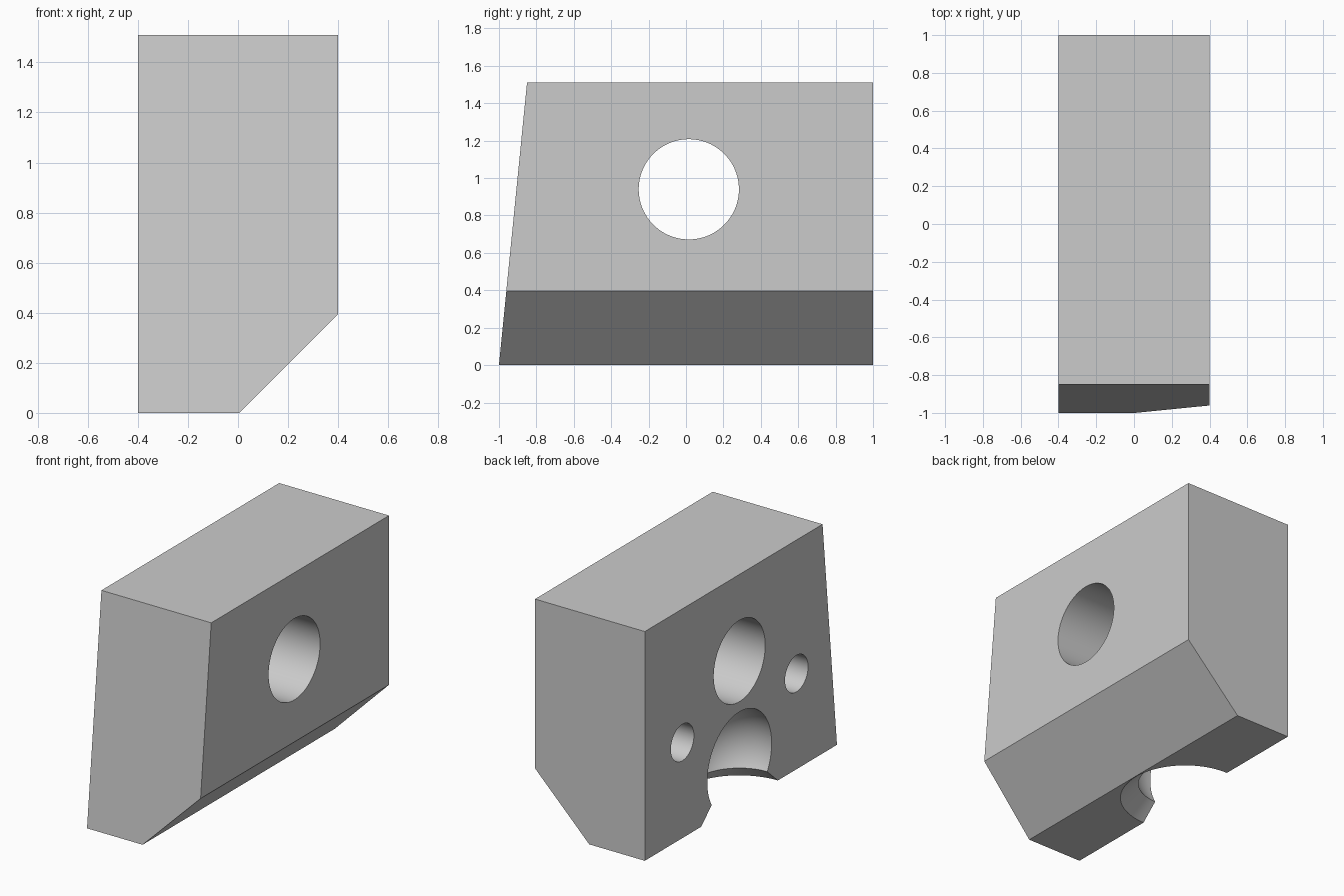
import bpy
import bmesh
from math import sin, cos, pi, radians
from mathutils import Matrix, Vector

default = bpy.data.objects.get("Cube")
if default:
    bpy.data.objects.remove(default, do_unlink=True)

HALF, BACK, TOP, MID = 0.4, 1.0, 1.51, 0.015
SEGMENTS = 96

steel = bpy.data.materials.new("plain_grey")
steel.use_nodes = True
GREY = (0.6, 0.6, 0.6, 1)
steel.diffuse_color = GREY
steel.node_tree.nodes["Principled BSDF"].inputs["Base Color"].default_value = GREY


def finish(name, bm):
    bmesh.ops.recalc_face_normals(bm, faces=bm.faces)
    mesh = bpy.data.meshes.new(name)
    bm.to_mesh(mesh)
    bm.free()
    mesh.materials.append(steel)
    obj = bpy.data.objects.new(name, mesh)
    bpy.context.collection.objects.link(obj)
    return obj


def bore(name, y, z, radius, x0, x1):
    """Round cutter lying along x."""
    bm = bmesh.new()
    place = Matrix.Translation(((x0 + x1) / 2, y, z)) @ Matrix.Rotation(pi / 2, 4, 'Y')
    bmesh.ops.create_cone(bm, cap_ends=True, segments=SEGMENTS, radius1=radius,
                          radius2=radius, depth=x1 - x0, matrix=place)
    return finish(name, bm)


def ball_socket(name, z, radius, neck_z, mouth):
    """Ball cutter with a flared mouth, turned about a vertical axis."""
    low = -math_asin((z - neck_z) / radius)
    steps = 32
    arc = [low + (pi / 2 - low) * i / steps for i in range(steps + 1)]
    profile = [(radius * cos(a), z + radius * sin(a)) for a in arc[:-1]]
    neck = profile[0][0]
    slope = (mouth - neck) / neck_z
    drop = 0.05
    profile.insert(0, (mouth + slope * drop, -drop))
    bm = bmesh.new()
    rings = []
    for r, h in profile:
        rings.append([bm.verts.new((-HALF + r * cos(2 * pi * k / SEGMENTS),
                                    MID + r * sin(2 * pi * k / SEGMENTS), h))
                      for k in range(SEGMENTS)])
    for a, b in zip(rings, rings[1:]):
        for k in range(SEGMENTS):
            n = (k + 1) % SEGMENTS
            bm.faces.new((a[k], a[n], b[n], b[k]))
    bm.faces.new(rings[0])
    pole = bm.verts.new((-HALF, MID, z + radius))
    for k in range(SEGMENTS):
        bm.faces.new((rings[-1][k], rings[-1][(k + 1) % SEGMENTS], pole))
    return finish(name, bm)


def math_asin(v):
    from math import asin
    return asin(v)


# Block: chamfered profile run front to back, with a leaning front face
profile = [(-HALF, 0), (0.005, 0), (HALF, 0.395), (HALF, TOP), (-HALF, TOP)]
bm = bmesh.new()
front = [bm.verts.new((x, -BACK + 0.15 * z / TOP, z)) for x, z in profile]
back = [bm.verts.new((x, BACK, z)) for x, z in profile]
bm.faces.new(front)
bm.faces.new(back)
for i in range(len(profile)):
    j = (i + 1) % len(profile)
    bm.faces.new((front[i], front[j], back[j], back[i]))
block = finish("block", bm)

# Through hole, two blind pin holes and the flared ball socket
cutters = [bore("through_hole_cutter", MID, 0.94, 0.268, -0.6, 0.6)]
for side in (-1, 1):
    cutters.append(bore("pin_hole_cutter", MID + side * 0.594, 0.63, 0.12, -0.6, 0.0))
cutters.append(ball_socket("ball_socket_cutter", 0.27, 0.335, 0.1, 0.4))

bpy.ops.object.select_all(action='DESELECT')
bpy.context.view_layer.objects.active = block
block.select_set(True)
for cutter in cutters:
    cutter.hide_render = True
    mod = block.modifiers.new(cutter.name, 'BOOLEAN')
    mod.operation = 'DIFFERENCE'
    mod.solver = 'EXACT'
    mod.object = cutter
    bpy.ops.object.modifier_apply(modifier=mod.name)
for cutter in cutters:
    bpy.data.objects.remove(cutter, do_unlink=True)

# Smooth bores, crisp edges
bpy.ops.object.shade_smooth_by_angle(angle=radians(25))
